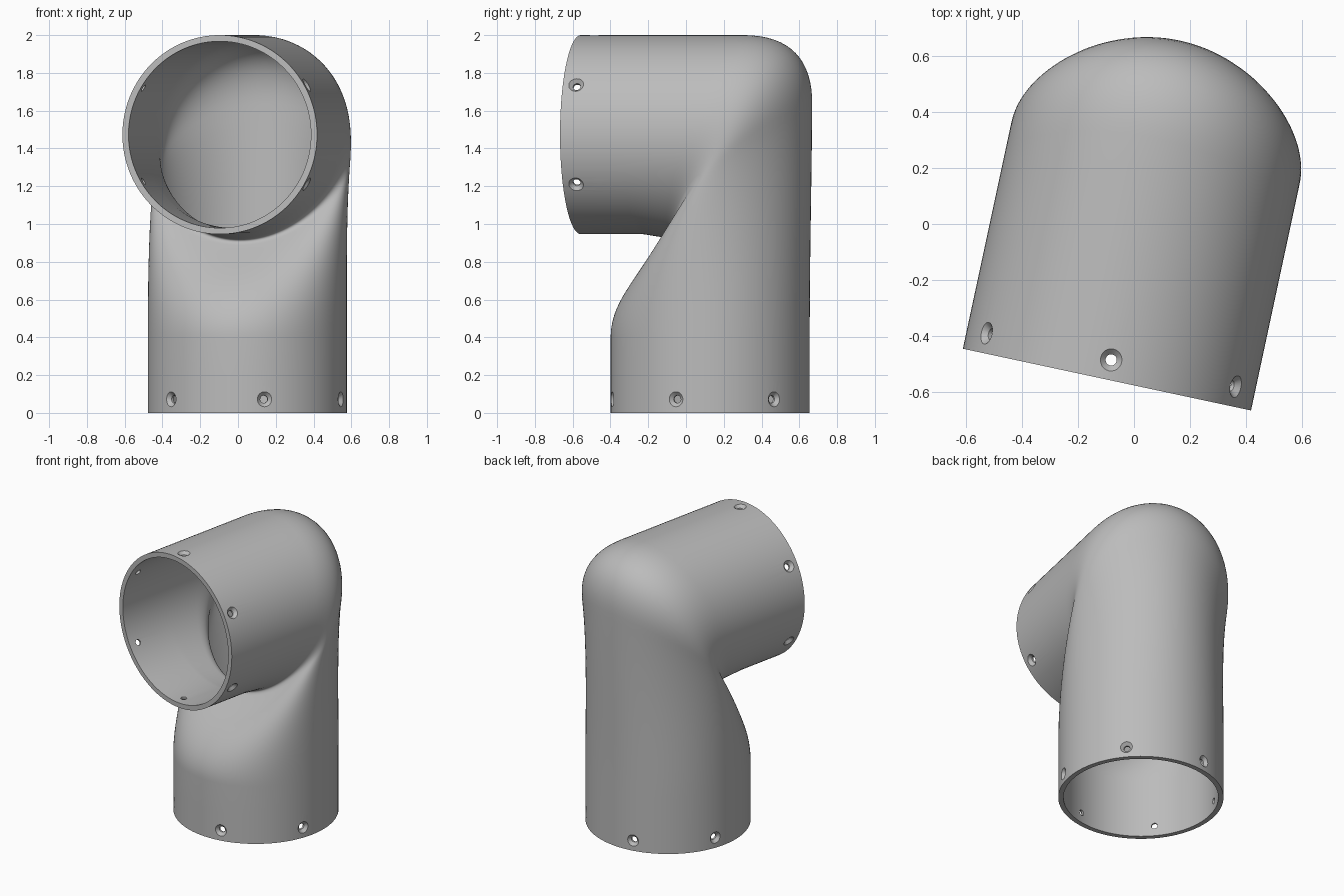
import bpy, bmesh
from math import sin, cos, pi, radians
from mathutils import Vector, Matrix

old = bpy.data.objects.get("Cube")
if old:
    bpy.data.objects.remove(old, do_unlink=True)

R = 0.527          # outer tube radius
WALL = 0.033
AXIS_Z = 2 - R     # height of the horizontal branch
MOUTH = -0.70      # end of the horizontal branch
SEG = 128

grey = bpy.data.materials.new("grey plastic")
grey.use_nodes = True
grey.diffuse_color = (0.5, 0.5, 0.5, 1)
grey.node_tree.nodes["Principled BSDF"].inputs["Base Color"].default_value = (0.5, 0.5, 0.5, 1)


def bezier(points, steps):
    """Sample a Bezier curve of any degree, leaving out its first point."""
    out = []
    for i in range(1, steps + 1):
        t, level = i / steps, points
        while len(level) > 1:
            level = [a.lerp(b, t) for a, b in zip(level, level[1:])]
        out.append(level[0])
    return out


def wall_line(s):
    """One lengthwise line of the elbow as (y, z); s runs from throat -1 to heel 1."""
    throat = max(0, -s) ** 2
    foot = Vector((R * s, 0.4))
    mitre = Vector((0.185 + 0.355 * s, AXIS_Z + R * s - 0.03 * throat))
    rise = Vector((sin(pi / 8 * (1 - s)), cos(pi / 8 * (1 - s))))
    bend = 0.2 + 0.16 * s
    start = mitre - rise * bend
    collar = Vector((-0.36, AXIS_Z + R * s))
    finish = mitre + (collar - mitre).normalized() * bend
    pull = 0.35 * (start - foot).length
    line = [Vector((R * s, 0)), Vector((R * s, 0.2)), foot]
    line += bezier([foot, foot + Vector((0, pull)), start - rise * pull, start], 24)
    line += bezier([start, mitre, finish], 16)
    line += bezier([finish, collar], 5)
    line.append(Vector((MOUTH, AXIS_Z + R * s)))
    return line


def make_object(name, bm):
    mesh = bpy.data.meshes.new(name)
    bm.to_mesh(mesh)
    bm.free()
    mesh.materials.append(grey)
    ob = bpy.data.objects.new(name, mesh)
    bpy.context.collection.objects.link(ob)
    return ob


def bridge(bm, low, high):
    n = len(low)
    for i in range(n):
        j = (i + 1) % n
        bm.faces.new((low[i], low[j], high[j], high[i]))


# Elbow skin, built from lengthwise lines and given its wall thickness
bm = bmesh.new()
columns = []
for k in range(SEG):
    a = 2 * pi * k / SEG
    columns.append([bm.verts.new((R * cos(a), p.x, p.y)) for p in wall_line(sin(a))])
rings = list(zip(*columns))
for low, high in zip(rings, rings[1:]):
    bridge(bm, low, high)
elbow = make_object("pipe_elbow", bm)
shell = elbow.modifiers.new("wall", "SOLIDIFY")
shell.thickness = WALL
shell.offset = -1


# Countersunk screw holes, six around each end
def add_screw(bm, matrix):
    profile = [(0.02, R - 0.07), (0.02, R - 0.02), (0.05, R + 0.01)]
    loops = []
    for r, h in profile:
        loops.append([bm.verts.new(matrix @ Vector((r * cos(a), r * sin(a), h)))
                      for a in (2 * pi * i / 24 for i in range(24))])
    for low, high in zip(loops, loops[1:]):
        bridge(bm, low, high)
    bm.faces.new(loops[0][::-1])
    bm.faces.new(loops[-1])


bm = bmesh.new()
for k in range(6):
    around = radians(22 + 60 * k)
    add_screw(bm, Matrix.Translation((0, 0, 0.072))
              @ Matrix.Rotation(around, 4, "Z") @ Matrix.Rotation(pi / 2, 4, "X"))
    add_screw(bm, Matrix.Translation((0, MOUTH + 0.072, AXIS_Z))
              @ Matrix.Rotation(radians(60 * k), 4, "Y"))
bmesh.ops.recalc_face_normals(bm, faces=bm.faces)
cutter = make_object("screw_hole_cutter", bm)
cutter.hide_render = True

cut = elbow.modifiers.new("screw holes", "BOOLEAN")
cut.operation = "DIFFERENCE"
cut.solver = "EXACT"
cut.object = cutter

bpy.ops.object.select_all(action="DESELECT")
bpy.context.view_layer.objects.active = elbow
elbow.select_set(True)
for modifier in ("wall", "screw holes"):
    bpy.ops.object.modifier_apply(modifier=modifier)
bpy.data.objects.remove(cutter, do_unlink=True)
bpy.ops.object.shade_smooth_by_angle(angle=radians(35))

# Turn the branch slightly to its right and centre the whole
elbow.rotation_euler.z = radians(-12.1)
elbow.location = (0.05, 0.128, 0)
